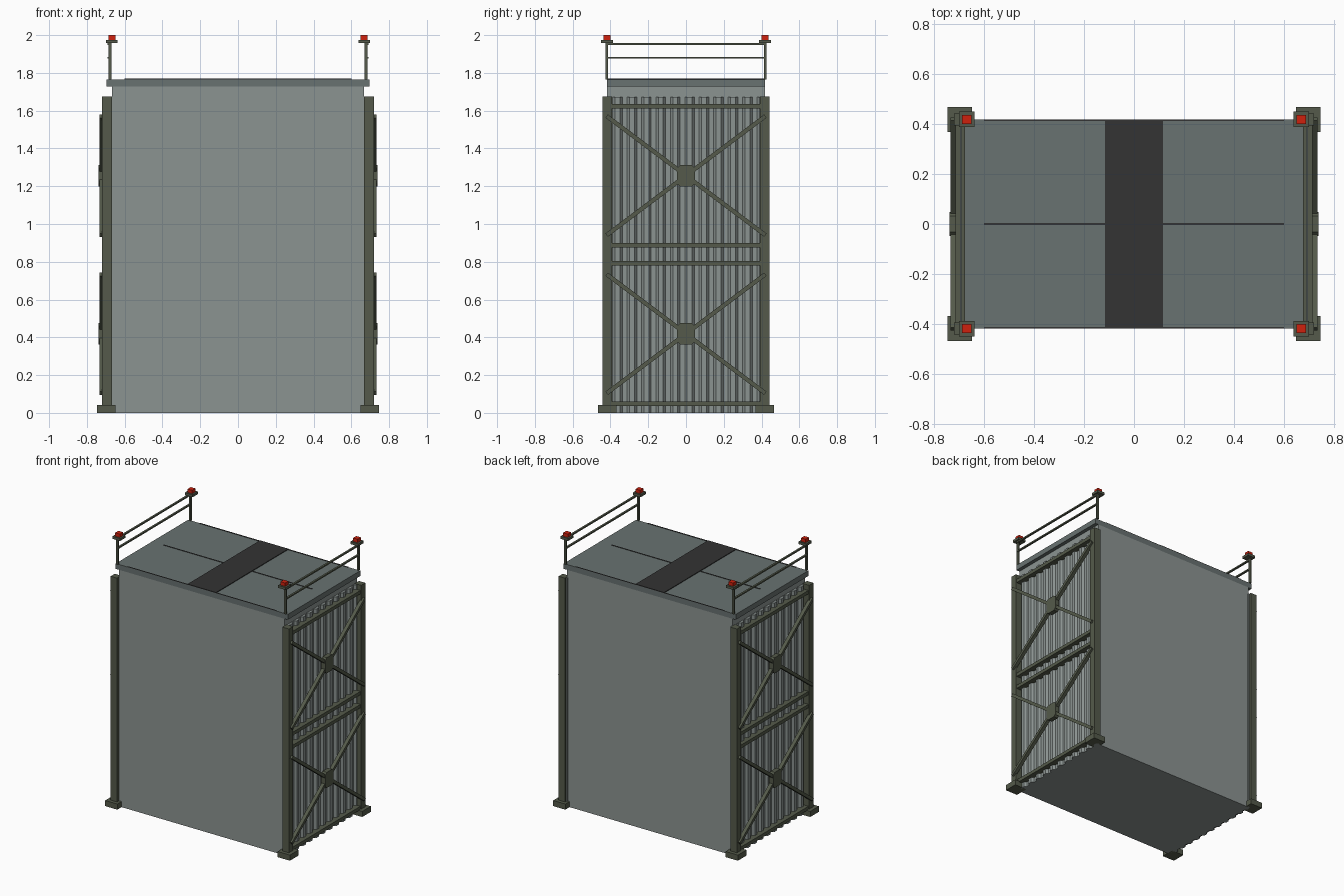
import bpy
import bmesh
from math import atan2, hypot
from mathutils import Matrix, Vector

cube = bpy.data.objects.get("Cube")
if cube:
    bpy.data.objects.remove(cube, do_unlink=True)


def material(name, rgb):
    mat = bpy.data.materials.new(name)
    mat.use_nodes = True
    mat.diffuse_color = (*rgb, 1)
    mat.node_tree.nodes["Principled BSDF"].inputs["Base Color"].default_value = (*rgb, 1)
    return mat


WALL = material("pale grey metal", (0.26, 0.295, 0.285))
ROOF = material("dark grey metal", (0.14, 0.168, 0.164))
STEEL = material("olive steel", (0.089, 0.102, 0.069))
BLACK = material("charcoal", (0.033, 0.033, 0.033))
RED = material("red lamp", (0.62, 0.015, 0.004))


def finish(name, bm, mat):
    bmesh.ops.recalc_face_normals(bm, faces=bm.faces)
    mesh = bpy.data.meshes.new(name)
    bm.to_mesh(mesh)
    bm.free()
    mesh.materials.append(mat)
    obj = bpy.data.objects.new(name, mesh)
    bpy.context.collection.objects.link(obj)
    return obj


def box(name, mat, x, y, z, tilt=0):
    """Box from (min, max) ranges, optionally tilted about the x axis."""
    bm = bmesh.new()
    bmesh.ops.create_cube(bm, size=1)
    size = [abs(r[1] - r[0]) for r in (x, y, z)]
    centre = Vector([(r[0] + r[1]) / 2 for r in (x, y, z)])
    bm.transform(Matrix.Translation(centre) @ Matrix.Rotation(tilt, 4, "X")
                 @ Matrix.Diagonal((*size, 1)))
    return finish(name, bm, mat)


def around(c, w):
    return (c - w / 2, c + w / 2)


def prism(name, mat, points, move):
    """Flat outline pushed along a vector."""
    bm = bmesh.new()
    face = bm.faces.new([bm.verts.new(p) for p in points])
    made = bmesh.ops.extrude_face_region(bm, geom=[face])["geom"]
    bmesh.ops.translate(bm, vec=move, verts=[v for v in made if isinstance(v, bmesh.types.BMVert)])
    return finish(name, bm, mat)


# Main block and roof slab
HALF = 0.418
TOP = 1.766
box("main_body", WALL, (-0.668, 0.668), (-HALF, HALF), (0, 1.727))
box("roof_slab", ROOF, (-0.695, 0.695), (-HALF, HALF), (1.727, TOP))

# Dark walkway and seams on the roof
box("roof_walkway", BLACK, (-0.115, 0.115), (-HALF, HALF), (TOP, TOP + 0.005))
for label, y in (("front", -0.415), ("middle", 0), ("back", 0.415)):
    box(f"roof_seam_{label}", BLACK, (-0.6, 0.6), around(y, 0.006), (TOP, TOP + 0.003))

for side, s in (("right", -1), ("left", 1)):
    # Corrugated end wall
    pitch, slope, crest = 0.0765, 0.013, 0.026
    outline = [(s * 0.66, -0.42, 0)]
    for i in range(11):
        fall = -0.35 + i * pitch
        for y, x in ((fall - crest - slope, 0.67), (fall - crest, 0.686),
                     (fall, 0.686), (fall + slope, 0.67)):
            outline.append((s * x, y, 0))
    outline.append((s * 0.66, outline[-1][1], 0))
    outline[0] = (s * 0.66, outline[1][1], 0)
    prism(f"{side}_corrugated_wall", WALL, outline, (0, 0, 1.672))

    # Corner columns, feet, rail posts and warning lamps
    for end, e in (("front", -1), ("back", 1)):
        name = f"{side}_{end}"
        box(f"{name}_column", STEEL, (s * 0.668, s * 0.72), (e * 0.393, e * 0.441), (0.04, 1.675))
        box(f"{name}_foot", STEEL, (s * 0.648, s * 0.746), (e * 0.368, e * 0.467), (0, 0.041))
        box(f"{name}_rail_post", STEEL, around(s * 0.678, 0.014), around(e * 0.42, 0.014), (TOP, 1.958))
        box(f"{name}_lamp_base", STEEL, around(s * 0.669, 0.062), around(e * 0.418, 0.062), (1.957, 1.975))
        box(f"{name}_lamp", RED, around(s * 0.668, 0.037), around(e * 0.418, 0.037), (1.975, 2))

    # Roof guard rails
    for label, z in (("upper", 1.952), ("lower", 1.88)):
        box(f"{side}_{label}_rail", STEEL, around(s * 0.683, 0.014), (-0.42, 0.42), around(z, 0.01))

    # Horizontal beams between the columns
    for i, z in enumerate((0.048, 0.792, 0.887, 1.624)):
        box(f"{side}_beam_{i + 1}", STEEL, (s * 0.668, s * 0.714), (-0.395, 0.395), around(z, 0.025))

    # Cross braces with a cut-corner plate at each crossing
    for label, z in (("lower", 0.419), ("upper", 1.256)):
        rise, run = 0.63, 0.84
        for k, d in (("rising", 1), ("falling", -1)):
            box(f"{side}_{label}_{k}_brace", STEEL, (s * 0.708, s * 0.734),
                around(0, hypot(rise, run)), around(z, 0.022), d * atan2(rise, run))
        w, h, c = 0.047, 0.057, 0.016
        corners = [(w, c - h), (w, h - c), (w - c, h), (c - w, h),
                   (-w, h - c), (-w, c - h), (c - w, -h), (w - c, -h)]
        prism(f"{side}_{label}_brace_plate", STEEL,
              [(s * 0.704, y, z + dz) for y, dz in corners], (s * 0.034, 0, 0))
